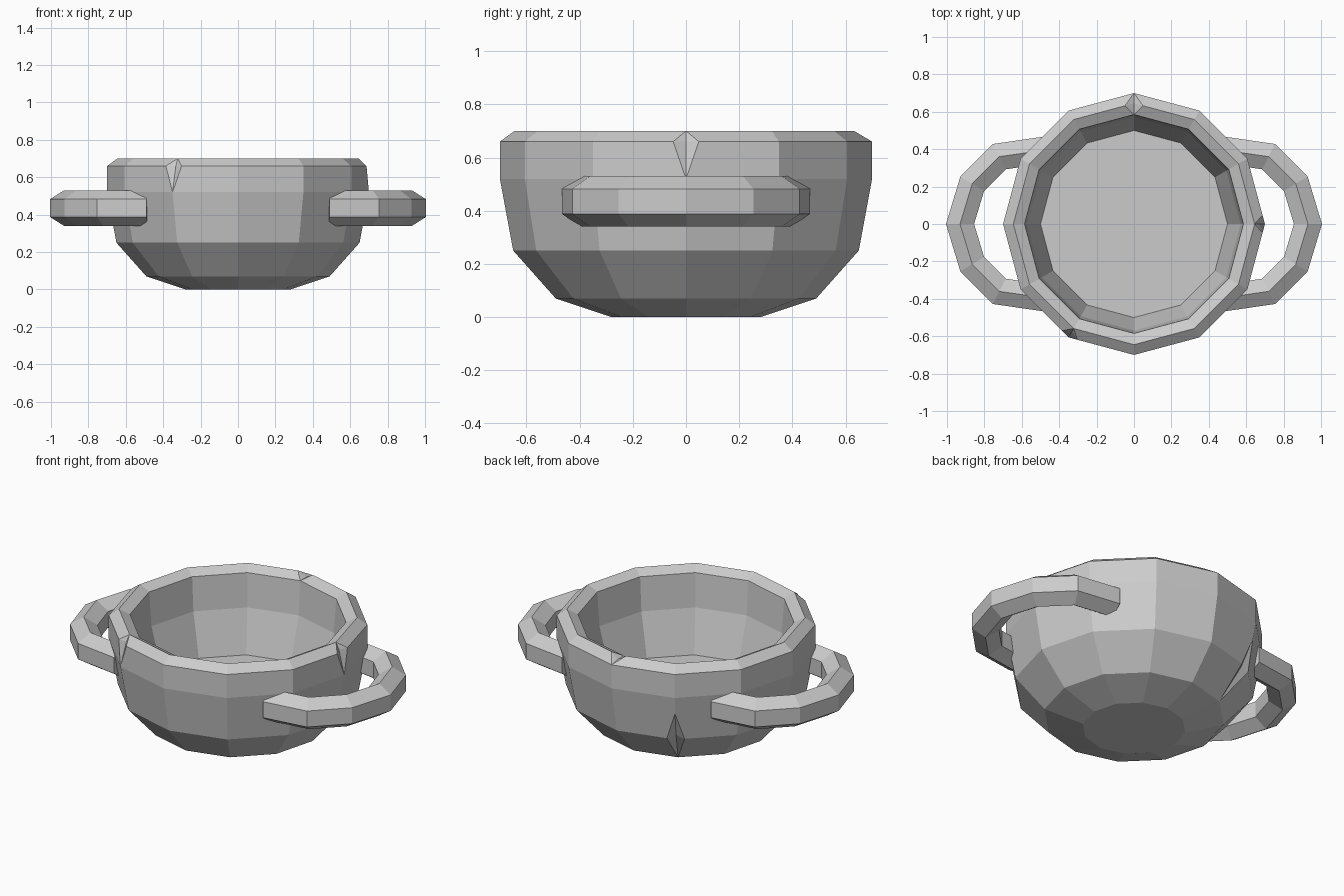
import bpy, bmesh, math
from mathutils import Vector

cube = bpy.data.objects.get("Cube")
if cube:
    bpy.data.objects.remove(cube, do_unlink=True)

stone = bpy.data.materials.new("plain_grey")
stone.use_nodes = True
GREY = (0.6, 0.6, 0.6, 1)
stone.diffuse_color = GREY
stone.node_tree.nodes["Principled BSDF"].inputs["Base Color"].default_value = GREY


def finish(name, bm):
    bmesh.ops.recalc_face_normals(bm, faces=bm.faces)
    mesh = bpy.data.meshes.new(name)
    bm.to_mesh(mesh)
    bm.free()
    mesh.materials.append(stone)
    obj = bpy.data.objects.new(name, mesh)
    bpy.context.collection.objects.link(obj)
    return obj


def skin(bm, rings):
    """Bridge consecutive rings with quads and cap both ends."""
    n = len(rings[0])
    for a, b in zip(rings, rings[1:]):
        for i in range(n):
            j = (i + 1) % n
            bm.faces.new((a[i], a[j], b[j], b[i]))
    bm.faces.new(rings[0])
    bm.faces.new(rings[-1])


def chip(bm, rings, k, i, push, up=1.0):
    """Cut a diamond around one vertex and push its middle in."""
    n = len(rings[k])
    v = rings[k][i]
    ends = [rings[k - 1][i], rings[k + 1][i]]
    if up < 1:
        ends[1] = bmesh.utils.edge_split(bm.edges.get((v, ends[1])), v, up)[1]
    for step in (-1, 1):
        edge = bm.edges.get((v, rings[k][(i + step) % n]))
        side = bmesh.utils.edge_split(edge, v, 0.05 / edge.calc_length())[1]
        for end in ends:
            face = next(f for f in side.link_faces if end in f.verts)
            bmesh.utils.face_split(face, side, end)
    out = Vector((v.co.x, v.co.y, 0)).normalized()
    v.co += out * push[0] + Vector((0, 0, push[1]))


# Bowl: twelve-sided profile, outside bottom to inside floor
SIDES = 12
profile = [(0.28, 0), (0.49, 0.07), (0.65, 0.25), (0.70, 0.52), (0.70, 0.66),
           (0.645, 0.70), (0.585, 0.67), (0.57, 0.47), (0.50, 0.22)]
bm = bmesh.new()
rings = []
for r, z in profile:
    angles = [math.tau * i / SIDES for i in range(SIDES)]
    rings.append([bm.verts.new((r * math.cos(a), r * math.sin(a), z)) for a in angles])
skin(bm, rings)

# Chips: two on the rim side, one on the rim top, one low on the back
chip(bm, rings, 4, 0, (-0.035, 0))
chip(bm, rings, 4, 8, (-0.035, 0))
chip(bm, rings, 5, 3, (0, -0.03))
chip(bm, rings, 2, 4, (-0.035, 0.01), up=0.62)
finish("bowl", bm)

# Handles: hexagonal tubes swept along a bent path
half = [(0.93, 0), (0.865, 0.215), (0.72, 0.36), (0.48, 0.395)]
path = [Vector((x, -y, 0.435)) for x, y in half[:0:-1]]
path += [Vector((x, y, 0.435)) for x, y in half]
for name, sign in (("left_handle", 1), ("right_handle", -1)):
    bm = bmesh.new()
    sections = []
    for i, p in enumerate(path):
        before = (p - path[max(i - 1, 0)]).normalized()
        after = (path[min(i + 1, len(path) - 1)] - p).normalized()
        along = (before + after).normalized()
        miter = 1 / max(along.dot(before), along.dot(after))
        side = Vector((along.y, -along.x, 0)) * miter
        ring = []
        for s in range(6):
            a = math.tau * s / 6
            co = p + side * 0.083 * math.sin(a) + Vector((0, 0, 0.095 * math.cos(a)))
            ring.append(bm.verts.new((co.x * sign, co.y, co.z)))
        sections.append(ring)
    skin(bm, sections)
    finish(name, bm)
